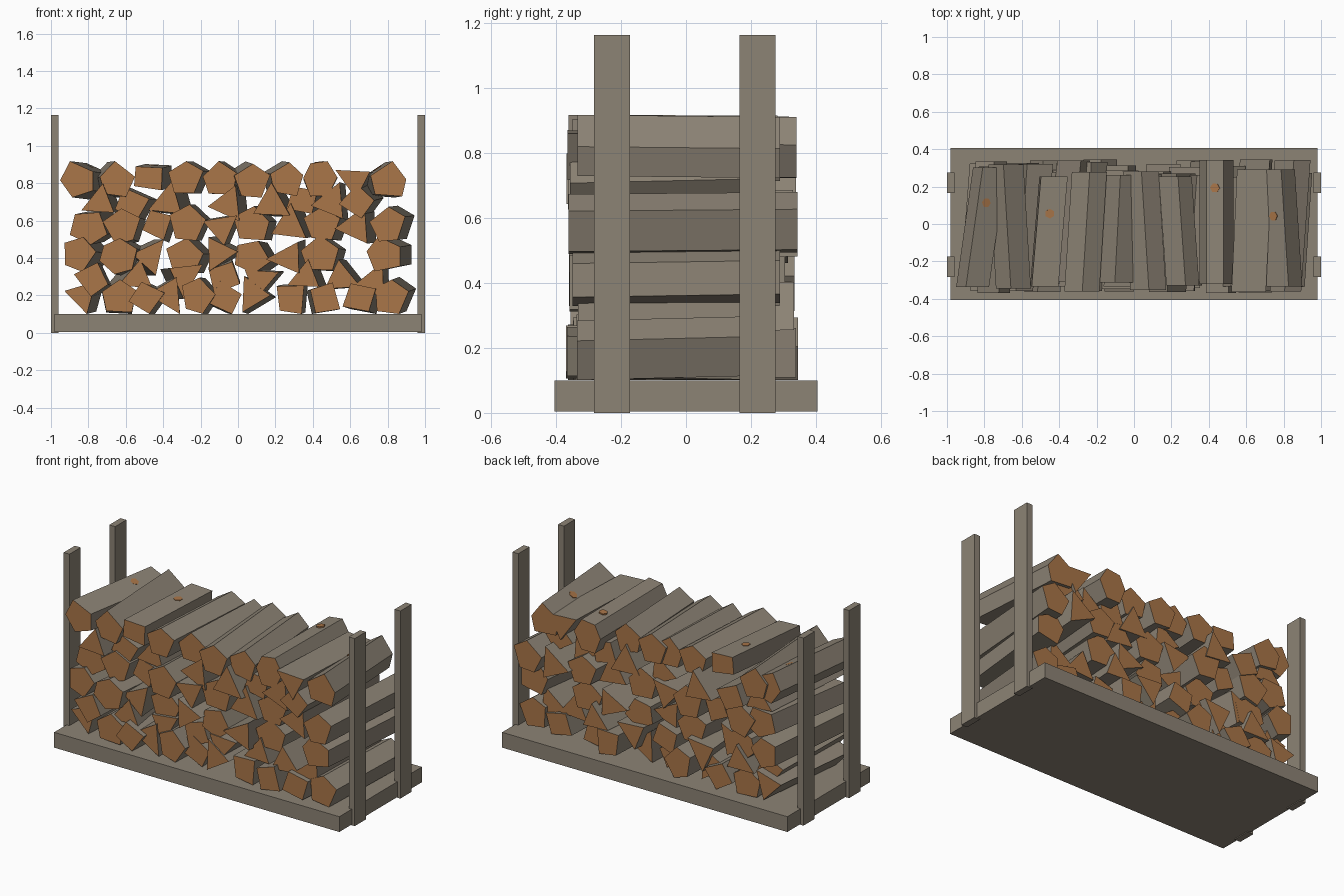
import bpy, bmesh, math, random
from mathutils import Vector, Matrix

if "Cube" in bpy.data.objects:
    bpy.data.objects.remove(bpy.data.objects["Cube"])

random.seed(4)


def material(name, rgb):
    m = bpy.data.materials.new(name)
    m.diffuse_color = (*rgb, 1)
    m.use_nodes = True
    m.node_tree.nodes["Principled BSDF"].inputs["Base Color"].default_value = m.diffuse_color
    return m


BARK = material("weathered grey bark", (0.265, 0.228, 0.178))
CUT = material("cut wood", (0.40, 0.18, 0.065))


def finish(bm, name):
    bmesh.ops.recalc_face_normals(bm, faces=bm.faces)
    me = bpy.data.meshes.new(name)
    bm.to_mesh(me)
    bm.free()
    me.materials.append(BARK)
    me.materials.append(CUT)
    ob = bpy.data.objects.new(name, me)
    bpy.context.collection.objects.link(ob)
    return ob


def box(name, lo, hi):
    lo, hi = Vector(lo), Vector(hi)
    bm = bmesh.new()
    bmesh.ops.create_cube(bm, size=1, matrix=Matrix.Translation((lo + hi) / 2)
                          @ Matrix.Diagonal((*(hi - lo), 1)))
    return finish(bm, name)


# base and the four corner posts
box("rack_base", (-0.98, -0.405, 0.005), (0.98, 0.405, 0.1))
for side, s in (("left", -1), ("right", 1)):
    for end, y in (("front", -0.228), ("back", 0.22)):
        box(f"{end}_{side}_post", (s * 0.98 - 0.02, y - 0.055, 0),
            (s * 0.98 + 0.02, y + 0.055, 1.165))


def log(name, x, z, sides, rot, dx, floor=None, knot=False):
    """Split log along y: polygon front end at (x, z), back end moved by dx."""
    r0 = {3: 0.108, 4: 0.095}.get(sides, 0.1)
    prof = []
    for i in range(sides):
        a = math.radians(rot) + math.tau * i / sides + random.uniform(-0.16, 0.16)
        r = r0 * random.uniform(0.9, 1.08)
        prof.append((x + r * math.cos(a), z + r * math.sin(a)))
    dz = random.uniform(-0.015, 0.015)
    low = min(p[1] for p in prof) + min(dz, 0)
    high = max(p[1] for p in prof) + max(dz, 0)
    # settle the bottom row on the base, keep the top row level
    lift = floor - low if floor else min(0, 0.918 - high)
    y0, y1 = random.uniform(-0.37, -0.30), random.uniform(0.25, 0.345)
    bm = bmesh.new()
    a = [bm.verts.new((px, y0, pz + lift)) for px, pz in prof]
    b = [bm.verts.new((px + dx, y1, pz + lift + dz)) for px, pz in prof]
    for cap in (a, b[::-1]):
        bm.faces.new(cap).material_index = 1
    bark = [bm.faces.new((a[i], b[i], b[i - 1], a[i - 1])) for i in range(sides)]
    bmesh.ops.recalc_face_normals(bm, faces=bm.faces)
    if knot:
        # small sawn knot on the most upward face
        f = max(bark, key=lambda q: q.normal.z)
        n = f.normal.copy()
        c = f.calc_center_median() + Vector((0, random.uniform(0.05, 0.2), 0)) + n * 0.002
        res = bmesh.ops.create_cone(
            bm, cap_ends=True, segments=6, radius1=0.026, radius2=0.026, depth=0.008,
            matrix=Matrix.Translation(c) @ n.to_track_quat('Z', 'Y').to_matrix().to_4x4())
        for q in {q for v in res["verts"] for q in v.link_faces}:
            q.material_index = 1
    finish(bm, name)


def row(label, z, logs, floor=None, knots=()):
    for i, (x, sides, rot, dx) in enumerate(logs):
        log(f"log_{label}_{i + 1}", x, z + (0 if floor else random.uniform(-.012, .012)),
            sides, rot, dx, floor, i in knots)


# stacked rows, bottom to top: (x, sides, rotation, sideways lean)
row("row1", 0.19, [(-.83, 3, 50, .05), (-.64, 5, 90, 0), (-.49, 4, 10, .03),
                   (-.37, 3, 60, 0), (-.22, 5, 80, .03), (-.07, 4, 20, -.02),
                   (.07, 3, 120, .03), (.28, 4, 40, .02), (.46, 4, 60, -.02),
                   (.65, 4, 35, .04), (.82, 5, 85, .04)], floor=0.101)
row("row2", 0.29, [(-.78, 4, 80, .02), (-.55, 3, 80, -.05), (-.28, 3, 150, -.05),
                   (-.07, 4, 60, 0), (.13, 3, 20, .03), (.35, 3, 80, .04),
                   (.55, 3, 90, .04), (.73, 3, 65, .03)])
row("row3", 0.415, [(-.85, 5, 70, .08), (-.64, 6, 20, .06), (-.47, 3, 50, -.05),
                    (-.29, 5, 85, .05), (-.11, 3, 0, .04), (.07, 5, 60, .05),
                    (.26, 3, 60, .04), (.44, 5, 90, .04), (.78, 5, 100, .06)])
row("row4", 0.575, [(-.80, 5, 60, .07), (-.62, 5, 100, .03), (-.43, 4, 25, .03),
                    (-.27, 5, 80, .03), (-.09, 3, 40, .03), (.07, 5, 90, .04),
                    (.28, 3, 80, .05), (.45, 5, 85, .05), (.63, 3, 60, .05),
                    (.80, 5, 95, .05)])
row("row5", 0.695, [(-.74, 3, 80, .04), (-.57, 4, 20, .04), (-.38, 3, 80, .07),
                    (-.05, 3, 65, .05), (.18, 3, 95, .05), (.34, 4, 30, .04),
                    (.50, 3, 70, .03), (.64, 4, 10, .05)])
row("row6", 0.82, [(-.86, 5, 104, .09), (-.65, 5, 90, -.04), (-.48, 4, 40, .05),
                   (-.28, 5, 90, .04), (-.09, 5, 90, .03), (.07, 5, 90, -.04),
                   (.26, 5, 80, -.04), (.44, 6, 0, 0), (.62, 3, 30, .03),
                   (.81, 5, 85, -.04)], knots=(0, 2, 7, 9))
